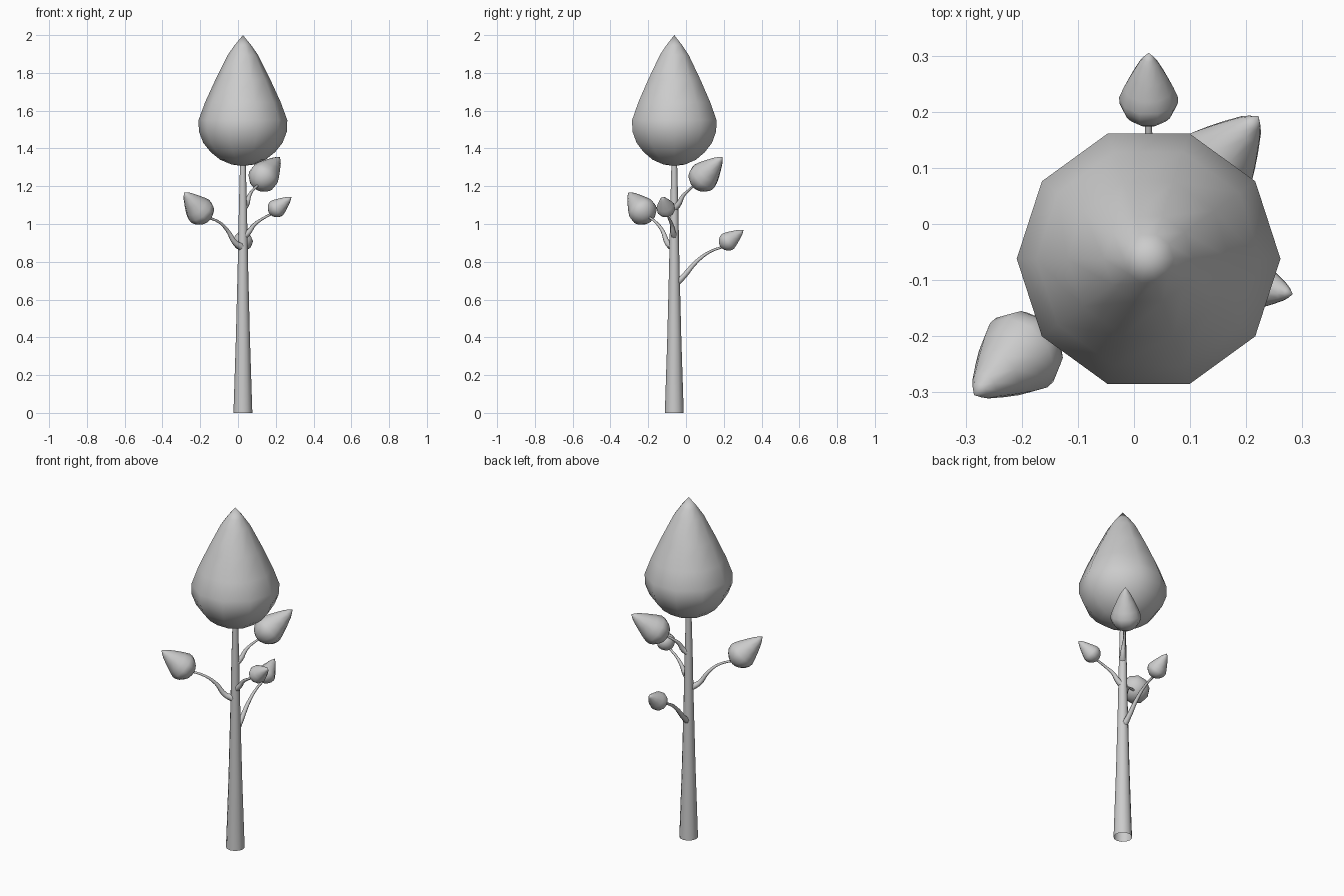
import bpy, bmesh, math
from mathutils import Vector, Matrix

if "Cube" in bpy.data.objects:
    bpy.data.objects.remove(bpy.data.objects["Cube"])

CX, CY = 0.026, -0.062   # trunk axis


def lathe(name, profile, sides, matrix):
    """Revolve (radius, height) points around z; zero radius makes a pole."""
    bm = bmesh.new()
    rings = []
    for r, z in profile:
        if r == 0:
            rings.append([bm.verts.new((0, 0, z))])
        else:
            rings.append([bm.verts.new((r * math.cos(2 * math.pi * i / sides),
                                        r * math.sin(2 * math.pi * i / sides), z))
                          for i in range(sides)])
    for a, b in zip(rings, rings[1:]):
        for i in range(sides):
            j = (i + 1) % sides
            quad = [a[i % len(a)], a[j % len(a)], b[j % len(b)], b[i % len(b)]]
            bm.faces.new(list(dict.fromkeys(quad)))
    bmesh.ops.recalc_face_normals(bm, faces=bm.faces)
    bm.transform(matrix)
    for f in bm.faces:
        f.smooth = True
    me = bpy.data.meshes.new(name)
    bm.to_mesh(me)
    bm.free()
    ob = bpy.data.objects.new(name, me)
    bpy.context.collection.objects.link(ob)
    return ob


# Teardrop foliage shape shared by crown and buds
DROP = [(0, 0), (.06, .008), (.12, .033), (.17, .073), (.21, .123), (.233, .183),
        (.235, .243), (.2, .338), (.145, .458), (.08, .588), (.045, .638), (0, .693)]


def foliage(name, base, tip, fat=1.0):
    base, tip = Vector(base), Vector(tip)
    d = tip - base
    s = d.length / 0.693
    m = (Matrix.Translation(base) @ d.to_track_quat('Z', 'Y').to_matrix().to_4x4()
         @ Matrix.Diagonal((s * fat, s * fat, s, 1)))
    return lathe(name, DROP, 10, m)


def branch(name, points):
    """Tapered tube along a smooth path."""
    cu = bpy.data.curves.new(name, 'CURVE')
    cu.dimensions = '3D'
    cu.bevel_depth = 0.02
    cu.bevel_resolution = 2
    cu.resolution_u = 4
    sp = cu.splines.new('BEZIER')
    sp.bezier_points.add(len(points) - 1)
    for i, (bp, p) in enumerate(zip(sp.bezier_points, points)):
        bp.co = p
        bp.handle_left_type = bp.handle_right_type = 'AUTO'
        bp.radius = (1.0, 0.75, 0.5, 0.35, 0.3)[i]
    sp.use_smooth = True
    ob = bpy.data.objects.new(name, cu)
    bpy.context.collection.objects.link(ob)
    return ob


# Trunk, open at the ground, and crown
axis = Matrix.Translation((CX, CY, 0))
lathe("trunk", [(.05, 0), (.037, .4), (.027, .8), (.021, 1.1), (.014, 1.36)], 12, axis)
foliage("crown", (CX, CY, 1.307), (CX, CY, 2.0))

# Side branches: path, bud base, bud tip, bud width factor
SIDES = {
    "back": ([(CX, -.06, .68), (CX, -.02, .715), (CX, .06, .805), (CX, .13, .855), (CX, .2, .88)],
             (CX, .183, .879), (CX, .305, .969), 1.02),
    "left": ([(.015, -.075, .88), (-.015, -.098, .9), (-.055, -.125, .965), (-.1, -.16, 1.01), (-.18, -.205, 1.04)],
             (-.162, -.195, 1.022), (-.285, -.305, 1.168), 1.03),
    "right": ([(.03, -.062, .935), (.055, -.068, .955), (.085, -.075, .995), (.125, -.088, 1.025), (.18, -.1, 1.055)],
              (.168, -.098, 1.055), (.283, -.125, 1.143), 1.0),
    "upper": ([(.028, -.06, 1.085), (.045, -.04, 1.105), (.06, -.015, 1.15), (.075, .01, 1.175), (.11, .05, 1.21)],
              (.095, .047, 1.2), (.222, .192, 1.355), .97),
}
for name, (path, base, tip, fat) in SIDES.items():
    branch(name + "_branch", path)
    foliage(name + "_bud", base, tip, fat)
